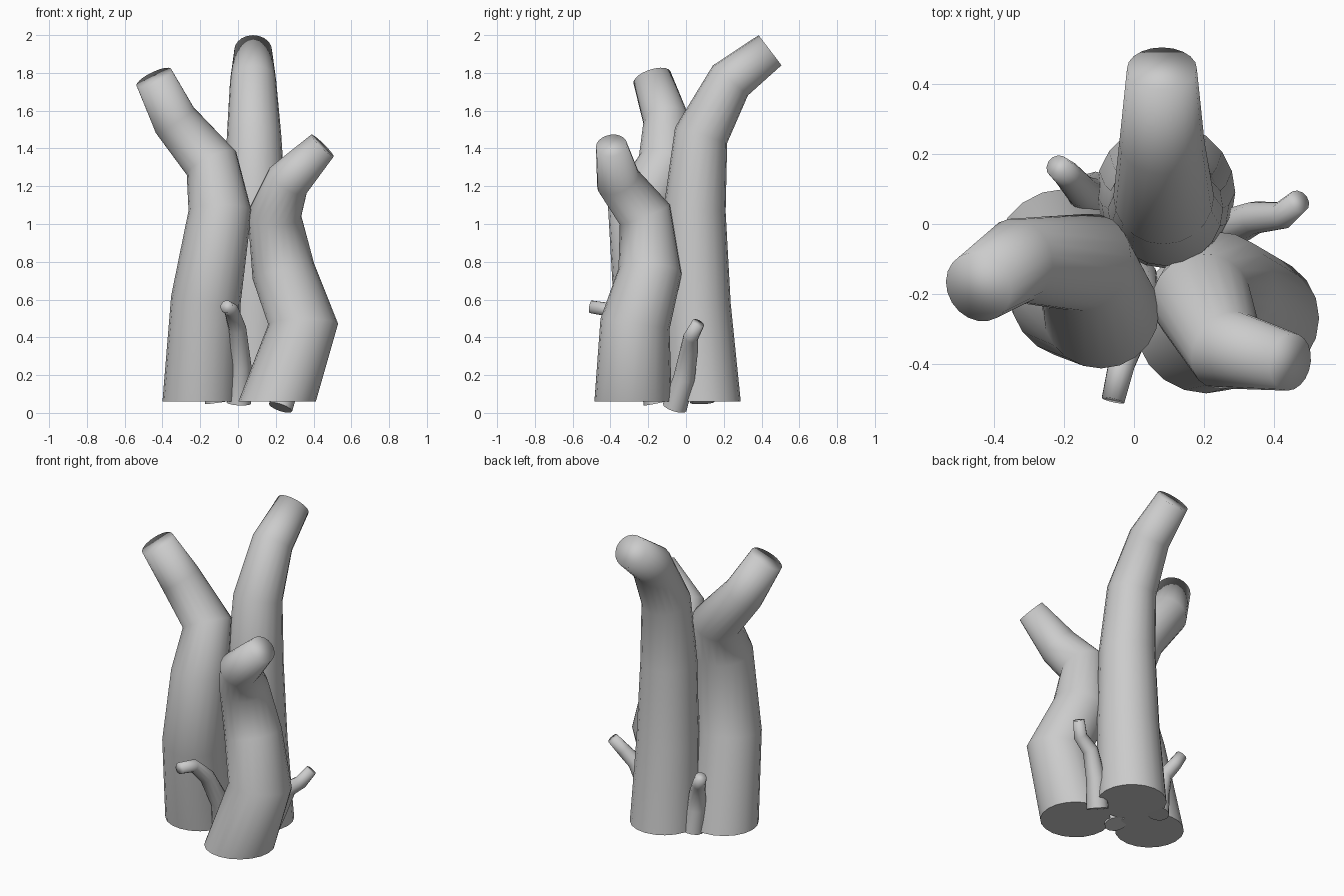
import bpy, bmesh, math
from mathutils import Vector


def limb(name, path, sides, flat_base=False):
    """Sweep a tapering tube through (x, y, z, radius) joints and close both ends."""
    pts = [Vector(p[:3]) for p in path]
    steps = [(b - a).normalized() for a, b in zip(pts, pts[1:])]
    dirs = [steps[0]] + [(a + b).normalized() for a, b in zip(steps, steps[1:])] + [steps[-1]]
    if flat_base:
        dirs[0] = Vector((0, 0, 1))
    bm = bmesh.new()
    rings, prev, side = [], dirs[0], Vector((1, 0, 0))
    side = (side - side.dot(prev) * prev).normalized()
    for p, d, j in zip(pts, dirs, path):
        side = prev.rotation_difference(d) @ side      # carry the frame without twist
        other, prev = d.cross(side), d
        rings.append([bm.verts.new(p + j[3] * (side * math.cos(t) + other * math.sin(t)))
                      for t in (2 * math.pi * k / sides for k in range(sides))])
    for lo, hi in zip(rings, rings[1:]):
        for k in range(sides):
            n = (k + 1) % sides
            bm.faces.new((lo[k], lo[n], hi[n], hi[k]))
    bm.faces.new(rings[-1])
    base = bm.faces.new(rings[0][::-1])
    for f in bm.faces:
        f.smooth = True
    base.smooth = False
    for e in base.edges:
        e.smooth = False
    me = bpy.data.meshes.new(name)
    bm.to_mesh(me)
    bm.free()
    ob = bpy.data.objects.new(name, me)
    bpy.context.collection.objects.link(ob)
    return ob


# Three thick trunks, cut level at the base
limb("back_trunk", [
    (0.09, 0.09, 0.06, 0.20), (0.09, 0.055, 0.57, 0.182), (0.09, 0.045, 1.07, 0.165),
    (0.085, 0.08, 1.47, 0.144), (0.08, 0.235, 1.76, 0.122), (0.08, 0.445, 1.92, 0.10)], 20, True)
limb("left_trunk", [
    (-0.20, -0.10, 0.06, 0.20), (-0.17, -0.20, 0.60, 0.185), (-0.095, -0.25, 1.07, 0.167),
    (-0.14, -0.11, 1.32, 0.145), (-0.335, -0.105, 1.55, 0.122), (-0.445, -0.18, 1.775, 0.103)], 20, True)
limb("right_trunk", [
    (0.207, -0.28, 0.06, 0.205), (0.345, -0.27, 0.47, 0.185), (0.24, -0.19, 0.75, 0.168),
    (0.193, -0.218, 1.05, 0.143), (0.265, -0.36, 1.23, 0.119), (0.447, -0.395, 1.415, 0.083)], 20, True)

# Three thin shoots growing between the trunks
limb("front_shoot", [
    (0.005, -0.16, 0.052, 0.065), (0.015, -0.20, 0.25, 0.056), (-0.003, -0.31, 0.45, 0.046),
    (-0.035, -0.40, 0.545, 0.039), (-0.06, -0.505, 0.562, 0.034)], 12)
limb("right_shoot", [
    (0.225, -0.06, 0.028, 0.065), (0.28, -0.01, 0.185, 0.057), (0.345, 0.018, 0.34, 0.047),
    (0.425, 0.025, 0.40, 0.04), (0.472, 0.065, 0.475, 0.034)], 12)
limb("back_left_shoot", [
    (-0.11, 0.085, 0.055, 0.065), (-0.13, 0.08, 0.20, 0.056), (-0.15, 0.095, 0.32, 0.046),
    (-0.19, 0.14, 0.39, 0.04), (-0.22, 0.165, 0.45, 0.034)], 12)
